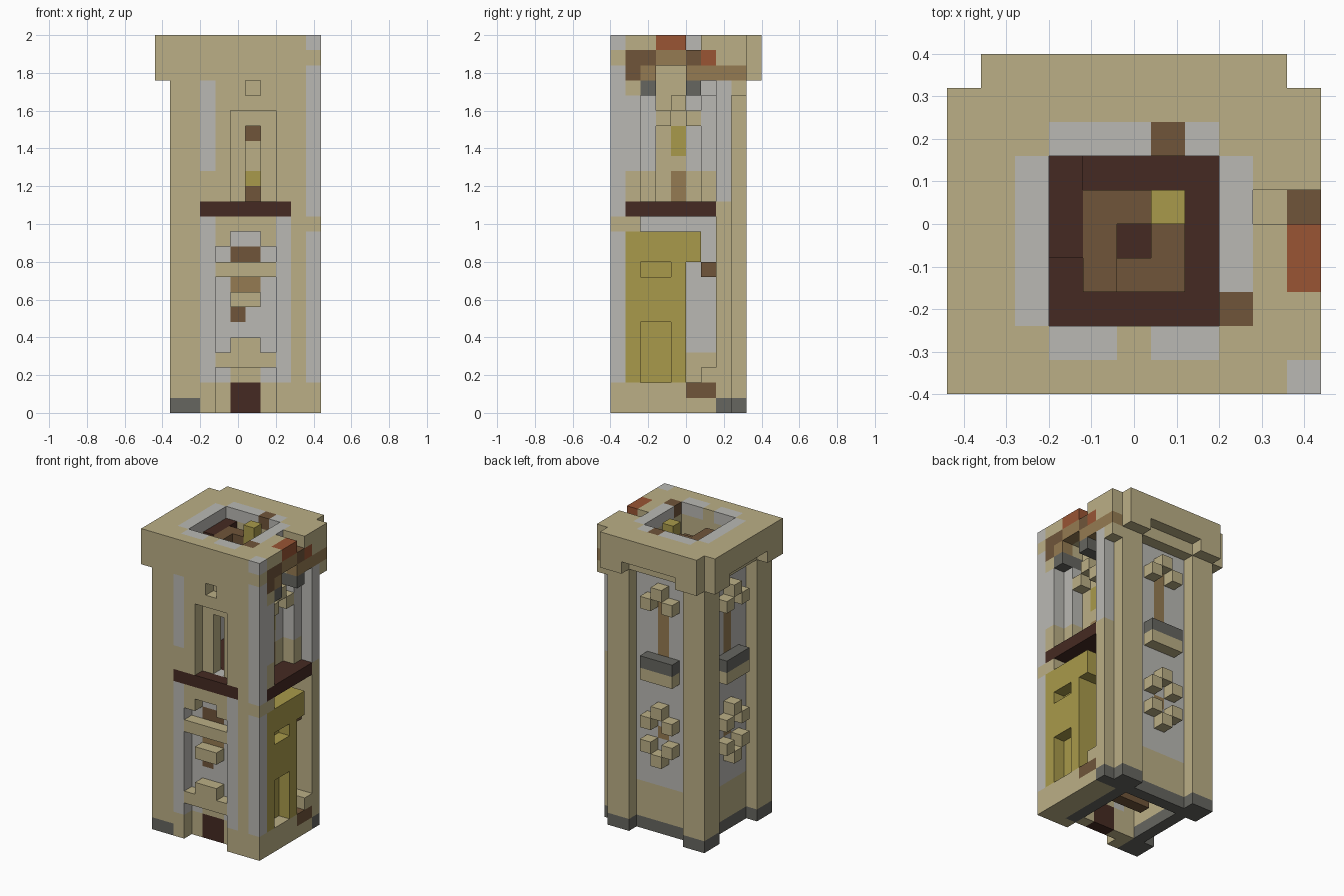
import bpy
import bmesh
from mathutils import Vector

cube = bpy.data.objects.get("Cube")
if cube:
    bpy.data.objects.remove(cube, do_unlink=True)

S = 0.08                                # edge of one block
ORIGIN = Vector((-0.44, -0.4, 0.0))
COLOURS = {
    "sandstone": (0.497, 0.429, 0.238),
    "pale_grey": (0.49, 0.485, 0.456),
    "slate": (0.133, 0.133, 0.117),
    "dark_wood": (0.06, 0.023, 0.016),
    "brown": (0.162, 0.091, 0.042),
    "light_brown": (0.30, 0.198, 0.084),
    "rust": (0.319, 0.089, 0.034),
    "ochre": (0.397, 0.323, 0.07),
}
materials = {}
for name, rgb in COLOURS.items():
    m = bpy.data.materials.new(name)
    m.use_nodes = True
    m.diffuse_color = (*rgb, 1)
    m.node_tree.nodes["Principled BSDF"].inputs["Base Color"].default_value = (*rgb, 1)
    materials[name] = m
SLOTS = list(COLOURS)

blocks = {}                             # (i, j, k) -> [part, colour]


def span(r):
    return range(r[0], r[1] + 1) if isinstance(r, tuple) else (r,)


def box(i, j, k):
    return [(a, b, c) for a in span(i) for b in span(j) for c in span(k)]


def fill(part, colour, i, j, k):
    for c in box(i, j, k):
        blocks[c] = [part, colour]


def paint(colour, i, j, k):
    for c in box(i, j, k):
        if c in blocks:
            blocks[c][1] = colour


def carve(i, j, k):
    for c in box(i, j, k):
        blocks.pop(c, None)


# Hollow shaft walls: slate foot, sandstone plinth, pale panels
fill("walls", "pale_grey", (2, 8), (1, 7), (0, 24))
paint("sandstone", (2, 8), (1, 7), (1, 3))
paint("slate", (2, 8), (1, 7), 0)
carve((3, 7), (2, 6), (0, 24))

# Corner pillars
for i in ((1, 2), (8, 9)):
    for j in ((0, 1), (7, 8)):
        fill("pillars", "sandstone", i, j, (0, 21))
        paint("slate", i, j, 0)

# Ornaments on the back and left panels, laid out along the panel width
def ornament(place):
    for u, k in ((0, 20), (-1, 19), (1, 19), (0, 10), (-1, 9), (1, 9),
                 (-1, 7), (1, 7), (0, 6)):
        fill("corbel_blocks", "sandstone", *place(u, 0), k)
    for u in (-1, 0, 1):
        fill("panel_ledges", "sandstone", *place(u, 0), 13)
        fill("panel_ledges", "slate", *place(u, 0), 14)
    for k in ((15, 19), 8):
        paint("light_brown", *place(0, 1), k)


ornament(lambda u, d: (5 + u, 8 - d))
ornament(lambda u, d: (1 + d, 4 + u))

# Cap with arched notches over the panels
fill("cap", "sandstone", (0, 10), (0, 8), (22, 24))
fill("cap", "sandstone", (1, 9), 9, (22, 24))
carve((3, 7), (2, 6), (22, 24))
carve((3, 7), 9, 22)
carve(0, (2, 6), 22)
for i, j in ((2, (2, 6)), (8, (3, 6)), ((3, 5), 7), (7, 7), ((3, 4), 1), ((6, 7), 1)):
    paint("pale_grey", i, j, 24)
paint("brown", 6, 7, 24)
paint("brown", 8, 2, 24)

# Front facing
fill("front_facing", "sandstone", (1, 10), 0, (0, 21))
paint("slate", (1, 2), 0, 0)
paint("pale_grey", 3, 0, (2, 12))
paint("pale_grey", 8, 0, (2, 12))
paint("pale_grey", 3, 0, (16, 21))
paint("pale_grey", 9, 0, (16, 21))
carve((4, 7), 0, (0, 2))                # doorway recess
carve((4, 7), 0, (4, 8))                # lower niche
carve((4, 7), 0, 10)
carve((5, 6), 0, 11)
carve((5, 7), 0, (14, 19))              # window niche with slit
carve(6, 1, (14, 18))
carve(6, 0, 21)
paint("sandstone", (3, 7), 1, (0, 2))
paint("sandstone", (5, 7), 1, (14, 21))
paint("pale_grey", 4, 1, 2)
paint("pale_grey", 7, 1, 2)
paint("dark_wood", (5, 6), 1, (0, 1))
paint("brown", (5, 6), 1, 10)
paint("light_brown", (5, 6), 1, 8)
paint("brown", 5, 1, 6)
fill("front_blocks", "sandstone", (5, 6), 0, 4)
fill("front_blocks", "sandstone", (5, 6), 0, 7)

# Right side facing: front corner, rear rib, plinth
fill("right_corner", "sandstone", (9, 10), (0, 1), (0, 21))
paint("pale_grey", 10, 0, (2, 11))
paint("pale_grey", 10, 0, (13, 22))
paint("pale_grey", 10, 1, (16, 20))
fill("right_plinth", "sandstone", (9, 10), (1, 6), (0, 1))
paint("brown", 10, (5, 6), 1)
fill("right_plinth", "sandstone", (9, 10), 6, 2)
fill("right_rib", "sandstone", 10, 7, (0, 21))
fill("right_rib", "sandstone", 10, 8, 21)
paint("slate", 10, 7, 0)
paint("pale_grey", 10, 7, (14, 21))
fill("window_jambs", "pale_grey", 9, 2, (14, 20))
fill("window_jambs", "pale_grey", 9, 6, (14, 20))
paint("sandstone", 9, (2, 6), (14, 15))
paint("sandstone", 8, (3, 5), (14, 15))
paint("sandstone", 8, (3, 4), (16, 22))
paint("light_brown", 8, 4, (14, 15))
paint("ochre", 8, 4, (17, 18))
for j, k in ((4, 20), (3, 19), (5, 19)):
    fill("corbel_blocks", "sandstone", 9, j, k)
fill("loose_brick", "brown", 9, 6, 9)

# Large door with niches
fill("door", "ochre", (9, 10), (1, 4), (2, 11))
fill("door", "ochre", (9, 10), 5, (10, 11))
carve(10, (2, 3), (2, 5))
carve(10, (2, 3), 9)

# Damaged cap edge on the right
for j in (2, 5):
    fill("cap_brackets", "slate", (9, 10), j, 21)
carve((9, 10), (3, 4), 22)
carve((9, 10), 5, 24)
paint("pale_grey", 10, 0, 24)
paint("brown", 10, 1, (22, 23))
paint("brown", 10, 2, 23)
paint("light_brown", 10, 2, 22)
paint("light_brown", 10, (3, 4), 23)
paint("brown", 10, 5, 23)
paint("light_brown", 10, (5, 8), 22)
paint("rust", 10, 6, 23)
paint("rust", 10, (3, 4), 24)

# Timber floor bands and inner floors
fill("floor_band", "dark_wood", (3, 8), 0, 13)
fill("floor_band", "dark_wood", (9, 10), (1, 6), 13)
for k in (3, 13, 21):
    fill("inner_floors", "dark_wood", (3, 7), (2, 6), k)

# Inner stair blocks and lamps
fill("stairs", "dark_wood", 3, (4, 6), (22, 23))
fill("stairs", "brown", 4, (3, 5), (22, 23))
fill("stairs", "brown", 5, 5, (22, 23))
fill("stairs", "brown", (5, 6), 3, 22)
fill("stairs", "brown", 6, 4, 22)
fill("lamp", "ochre", 6, 5, (22, 24))
fill("stairs", "brown", (4, 6), 4, (1, 2))
fill("stairs", "brown", 4, (3, 5), 2)
fill("stairs", "dark_wood", 6, (2, 5), 2)
fill("slit_post", "sandstone", 6, 3, (14, 18))
paint("brown", 6, 3, 14)
paint("ochre", 6, 3, 15)
paint("brown", 6, 3, 18)

# Turn the exposed block sides of each part into one mesh
for part in sorted({v[0] for v in blocks.values()}):
    bm = bmesh.new()
    for cell, (owner, colour) in blocks.items():
        if owner != part:
            continue
        centre = ORIGIN + (Vector(cell) + Vector((0.5, 0.5, 0.5))) * S
        for axis in range(3):
            for sign in (-1, 1):
                near = list(cell)
                near[axis] += sign
                if tuple(near) in blocks:
                    continue
                n, u = Vector(), Vector()
                n[axis] = sign
                u[(axis + 1) % 3] = 1
                v = n.cross(u)
                ring = [centre + (n + u * a + v * b) * S / 2
                        for a, b in ((-1, -1), (1, -1), (1, 1), (-1, 1))]
                face = bm.faces.new([bm.verts.new(p) for p in ring])
                face.material_index = SLOTS.index(colour)
    bmesh.ops.remove_doubles(bm, verts=bm.verts, dist=0.001)
    mesh = bpy.data.meshes.new(part)
    bm.to_mesh(mesh)
    bm.free()
    for m in materials.values():
        mesh.materials.append(m)
    bpy.context.collection.objects.link(bpy.data.objects.new(part, mesh))
